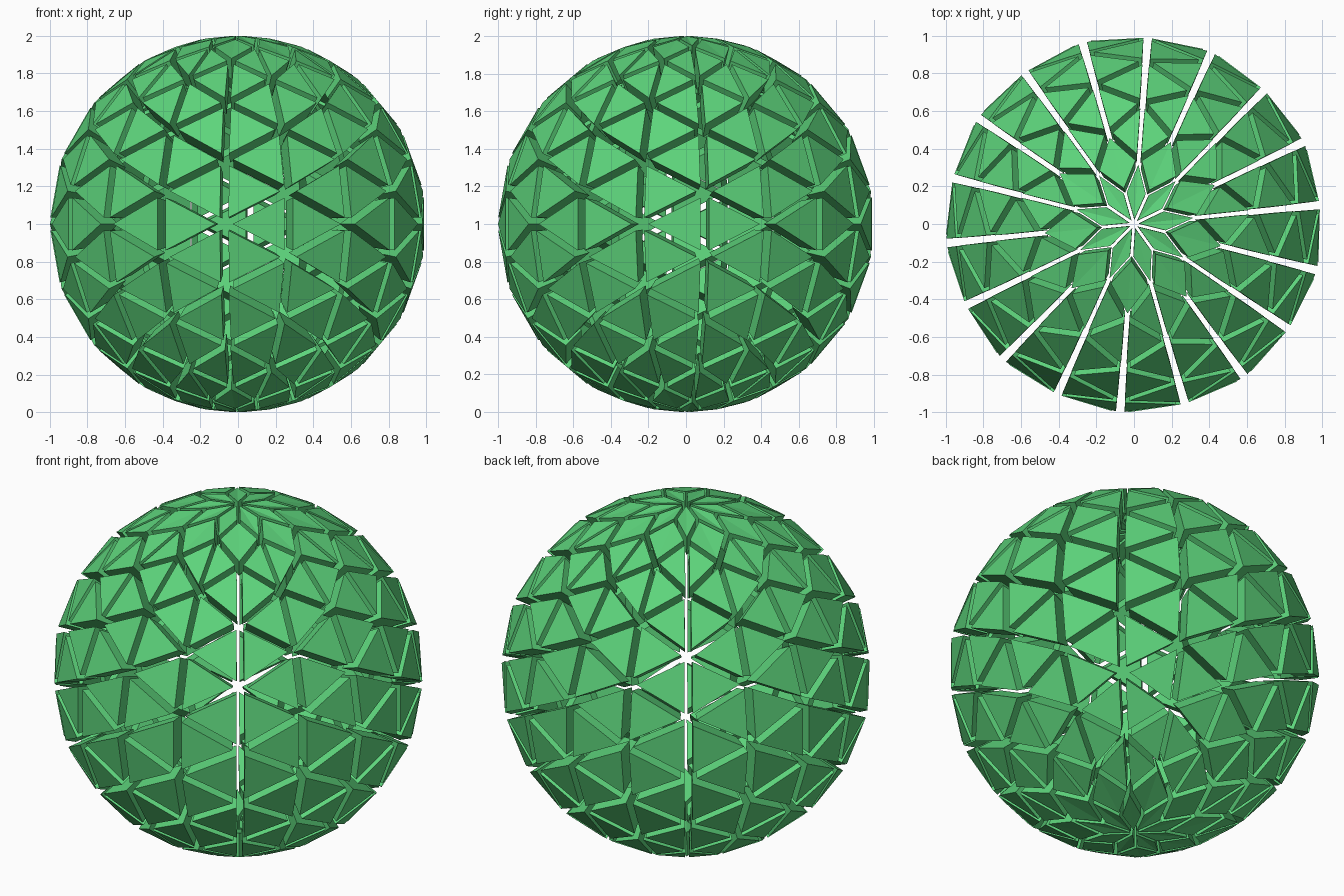
import bpy, bmesh
from math import radians, cos, sin
from mathutils import Vector

cube = bpy.data.objects.get("Cube")
if cube:
    bpy.data.objects.remove(cube)

COLUMNS = 18          # meridian seams
STEP = 360 / COLUMNS
TURN = 5.8            # angle of the first seam
THICKNESS = 0.13
CENTRE = Vector((0, 0, 1))

green = bpy.data.materials.new("leaf green")
colour = (0.11, 0.66, 0.2, 1)
green.diffuse_color = colour
green.use_nodes = True
green.node_tree.nodes["Principled BSDF"].inputs["Base Color"].default_value = colour


def lattice(column, row):
    """Point on the unit sphere, rows are half a step of latitude apart."""
    az, lat = radians(TURN + STEP * column), radians(STEP / 2 * row)
    return Vector((cos(lat) * cos(az), cos(lat) * sin(az), sin(lat)))


def add_panel(bm, points, scale):
    """Thick panel shrunk about its middle, with walls running to the centre."""
    middle = sum(points, Vector()) / len(points)
    outer = [middle.lerp(p, scale).normalized() for p in points]
    top = [bm.verts.new(CENTRE + p) for p in outer]
    bottom = [bm.verts.new(CENTRE + p * (1 - THICKNESS)) for p in outer]
    n = len(points)
    # four-sided panels fold along their meridian
    parts = [(0, 1, 2)] if n == 3 else [(0, 1, 2), (0, 2, 3)]
    for part in parts:
        bm.faces.new([top[i] for i in part])
        bm.faces.new([bottom[i] for i in reversed(part)])
    for i in range(n):
        k = (i + 1) % n
        bm.faces.new((top[k], top[i], bottom[i], bottom[k]))


def finish(bm, name):
    bmesh.ops.recalc_face_normals(bm, faces=bm.faces)
    mesh = bpy.data.meshes.new(name)
    bm.to_mesh(mesh)
    bm.free()
    mesh.materials.append(green)
    bpy.context.collection.objects.link(bpy.data.objects.new(name, mesh))


# Triangles on both sides of every meridian seam
bm = bmesh.new()
for column in range(COLUMNS):
    for row in range(-7, 6):
        if (row + column) % 2:
            low, high = lattice(column, row), lattice(column, row + 2)
            for side in (-1, 1):
                add_panel(bm, [low, lattice(column + side, row + 1), high], 0.8)
finish(bm, "triangle_panels")

# Folded kites and petals that close each pole
for name, sign in (("top_petals", 1), ("bottom_petals", -1)):
    bm = bmesh.new()
    for column in range(COLUMNS):
        row = 6 if column % 2 else 7
        add_panel(bm, [lattice(column, sign * row), lattice(column + 1, sign * (row + 1)),
                       lattice(column, sign * (row + 2)), lattice(column - 1, sign * (row + 1))], 0.85)
    finish(bm, name)
